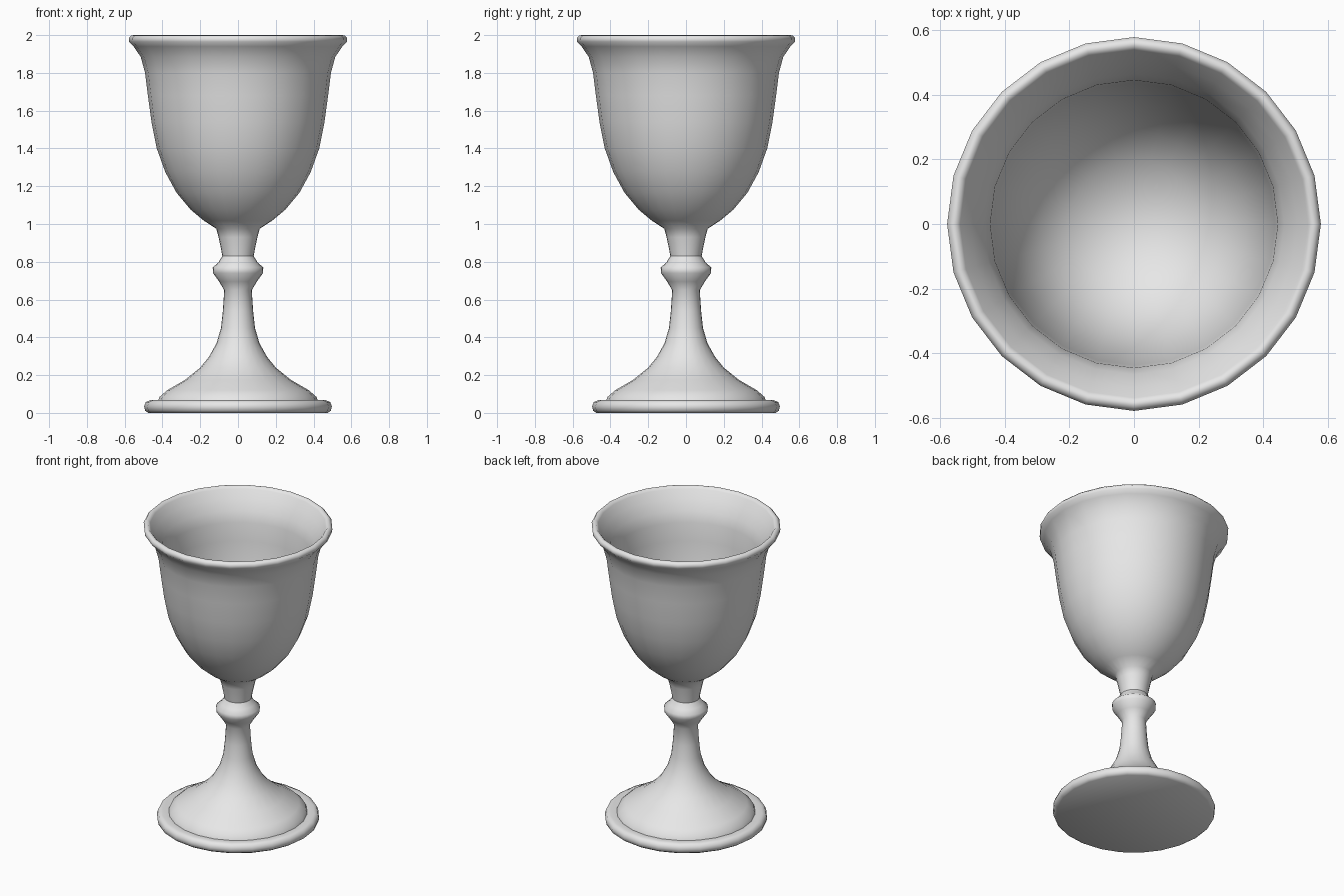
import bpy, bmesh, math

SIDES = 24
metal = bpy.data.materials.new("grey metal")
metal.diffuse_color = (0.8, 0.8, 0.8, 1.0)


def lathe(name, profile, angle):
    """Spin an (radius, height) profile, listed outside-up, around z."""
    bm = bmesh.new()
    rings = []
    for r, z in profile:
        if r == 0:
            rings.append([bm.verts.new((0, 0, z))] * SIDES)
        else:
            rings.append([bm.verts.new((r * math.cos(math.tau * i / SIDES),
                                        r * math.sin(math.tau * i / SIDES), z))
                          for i in range(SIDES)])
    for a, b in zip(rings, rings[1:]):
        for i in range(SIDES):
            j = (i + 1) % SIDES
            corners = list(dict.fromkeys((a[i], a[j], b[j], b[i])))
            bm.faces.new(corners)
    mesh = bpy.data.meshes.new(name)
    bm.to_mesh(mesh)
    bm.free()
    mesh.materials.append(metal)
    obj = bpy.data.objects.new(name, mesh)
    bpy.context.collection.objects.link(obj)
    bpy.ops.object.select_all(action='DESELECT')
    obj.select_set(True)
    bpy.context.view_layer.objects.active = obj
    bpy.ops.object.shade_smooth_by_angle(angle=math.radians(angle))
    return obj


# Foot: flat disc with a rounded edge
lathe("foot", [(0, 0), (0.475, 0), (0.492, 0.012), (0.497, 0.035),
               (0.488, 0.058), (0.465, 0.067), (0.425, 0.062), (0.40, 0.06)], 50)

# Stem: flared skirt, slim shaft and faceted knop
lathe("stem", [(0.425, 0.06), (0.415, 0.085), (0.375, 0.12), (0.28, 0.175),
               (0.20, 0.24), (0.155, 0.295), (0.113, 0.37), (0.09, 0.45),
               (0.08, 0.54), (0.073, 0.65), (0.10, 0.695), (0.132, 0.74),
               (0.134, 0.77), (0.105, 0.795), (0.083, 0.83)], 60)

# Bowl: neck, cup wall, rolled rim and inside
lathe("bowl", [(0.083, 0.83), (0.09, 0.87), (0.103, 0.93), (0.115, 0.975),
               (0.18, 1.017), (0.25, 1.075), (0.325, 1.165), (0.385, 1.275),
               (0.43, 1.40), (0.458, 1.54), (0.477, 1.68), (0.492, 1.80),
               (0.515, 1.885), (0.553, 1.94), (0.576, 1.965), (0.578, 1.985),
               (0.565, 1.998), (0.55, 2.0), (0.538, 1.985), (0.505, 1.935),
               (0.465, 1.87), (0.445, 1.80), (0.437, 1.68), (0.42, 1.54),
               (0.392, 1.40), (0.35, 1.28), (0.285, 1.175), (0.20, 1.10),
               (0.10, 1.055), (0, 1.04)], 70)
